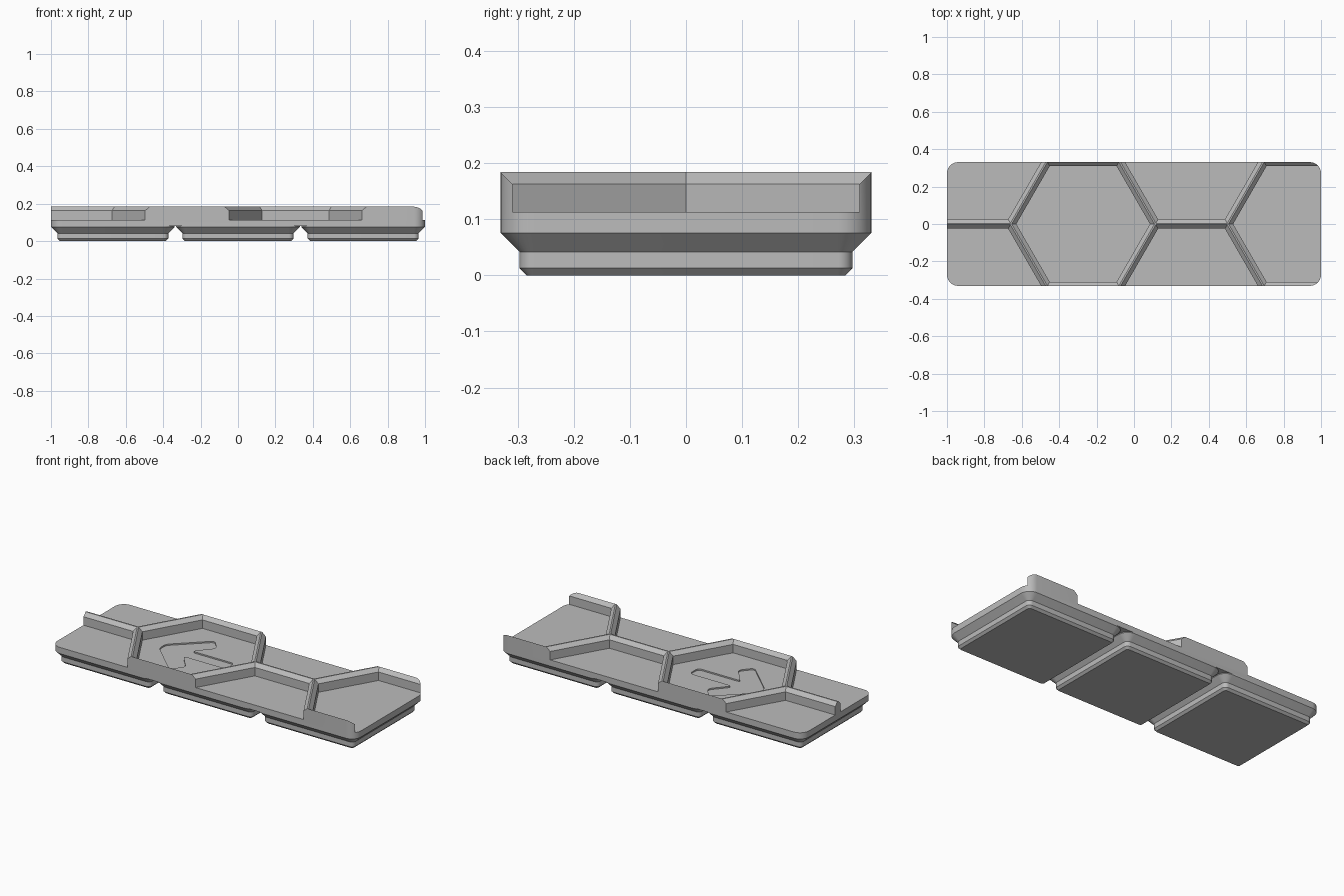
import bpy, bmesh, math
from mathutils import Vector

if "Cube" in bpy.data.objects:
    bpy.data.objects.remove(bpy.data.objects["Cube"], do_unlink=True)

PITCH = 0.6693          # spacing of the feet
HALF = 0.3307           # half depth of the tray
APOTHEM = PITCH / 2     # hexagon cell apothem
BASE, FLOOR, RIM = 0.0797, 0.1125, 0.184
LIP = 0.0212            # chamfer on the cell walls

grey = bpy.data.materials.new("plain grey")
grey.use_nodes = True
grey.diffuse_color = (0.5, 0.5, 0.5, 1)
grey.node_tree.nodes["Principled BSDF"].inputs["Base Color"].default_value = (0.5, 0.5, 0.5, 1)


def rounded_rect(hx, hy, r, steps=8):
    pts = []
    for k, (sx, sy) in enumerate([(1, 1), (-1, 1), (-1, -1), (1, -1)]):
        for i in range(steps + 1):
            a = math.pi / 2 * (k + i / steps)
            pts.append((sx * (hx - r) + r * math.cos(a), sy * (hy - r) + r * math.sin(a)))
    return pts


def hexagon(apothem):
    r = apothem / math.cos(math.pi / 6)
    return [(r * math.cos(math.pi / 3 * k), r * math.sin(math.pi / 3 * k)) for k in range(6)]


def loft(bm, sections, cx=0, cy=0):
    """Skin a closed solid through (outline, z) sections."""
    rings = [[bm.verts.new((x + cx, y + cy, z)) for x, y in pts] for pts, z in sections]
    for a, b in zip(rings, rings[1:]):
        for i in range(len(a)):
            j = (i + 1) % len(a)
            bm.faces.new((a[i], a[j], b[j], b[i]))
    bm.faces.new(rings[0][::-1])
    bm.faces.new(rings[-1])


def make(name, bm):
    bmesh.ops.recalc_face_normals(bm, faces=bm.faces)
    mesh = bpy.data.meshes.new(name)
    bm.to_mesh(mesh)
    bm.free()
    mesh.materials.append(grey)
    obj = bpy.data.objects.new(name, mesh)
    bpy.context.collection.objects.link(obj)
    return obj


def smooth(obj):
    bpy.ops.object.select_all(action='DESELECT')
    obj.select_set(True)
    bpy.context.view_layer.objects.active = obj
    bpy.ops.object.shade_smooth_by_angle(angle=math.radians(25))


def cut(target, cutter):
    mod = target.modifiers.new("cut", 'BOOLEAN')
    mod.operation, mod.solver, mod.object = 'DIFFERENCE', 'EXACT', cutter
    bpy.context.view_layer.objects.active = target
    bpy.ops.object.modifier_apply(modifier=mod.name)
    bpy.data.objects.remove(cutter, do_unlink=True)


# Tray block with rounded corners
bm = bmesh.new()
outline = rounded_rect(1, HALF, 0.0598)
loft(bm, [(outline, BASE), (outline, RIM)])
tray = make("hex_tray", bm)

# Hexagonal pockets, leaving chamfered walls between the cells
bm = bmesh.new()
inner = HALF - LIP
step = APOTHEM * math.sqrt(3)
first = -0.272 - step
for k in range(4):
    for row in ([0] if k % 2 else [-APOTHEM, APOTHEM]):
        loft(bm, [(hexagon(inner), FLOOR), (hexagon(inner), RIM - LIP),
                  (hexagon(HALF + 0.002), RIM + 0.002)], first + k * step, row)
cut(tray, make("pocket_cutter", bm))

# Shallow arrow recess in the full cell
upper = [(0.22, 0.04), (-0.06, 0.04), (0.03, 0.145), (-0.03, 0.215), (-0.225, 0.03)]
arrow = upper + [(x, -y) for x, y in reversed(upper)]
rounded = []
for i, p in enumerate(arrow):
    p, a, b = Vector(p), Vector(arrow[i - 1]), Vector(arrow[(i + 1) % len(arrow)])
    r = min(0.025, (a - p).length * 0.4, (b - p).length * 0.4)
    start, end = p + (a - p).normalized() * r, p + (b - p).normalized() * r
    for t in (0, 0.25, 0.5, 0.75, 1):
        rounded.append(tuple(start * (1 - t) ** 2 + p * 2 * t * (1 - t) + end * t * t))
bm = bmesh.new()
loft(bm, [(rounded, FLOOR - 0.008), (rounded, FLOOR + 0.02)], -0.272, 0)
cut(tray, make("arrow_cutter", bm))
smooth(tray)

# Three stepped feet
for k, side in enumerate(("right", "middle", "left")):
    bm = bmesh.new()
    profile = [(0.0470, 0.0128, 0), (0.0343, 0.0255, 0.0127), (0.0343, 0.0255, 0.0414),
               (0, 0.0598, 0.0757), (0, 0.0598, BASE + 0.004)]
    loft(bm, [(rounded_rect(HALF - d, HALF - d, r), z) for d, r, z in profile], (k - 1) * PITCH)
    smooth(make(side + "_foot", bm))
